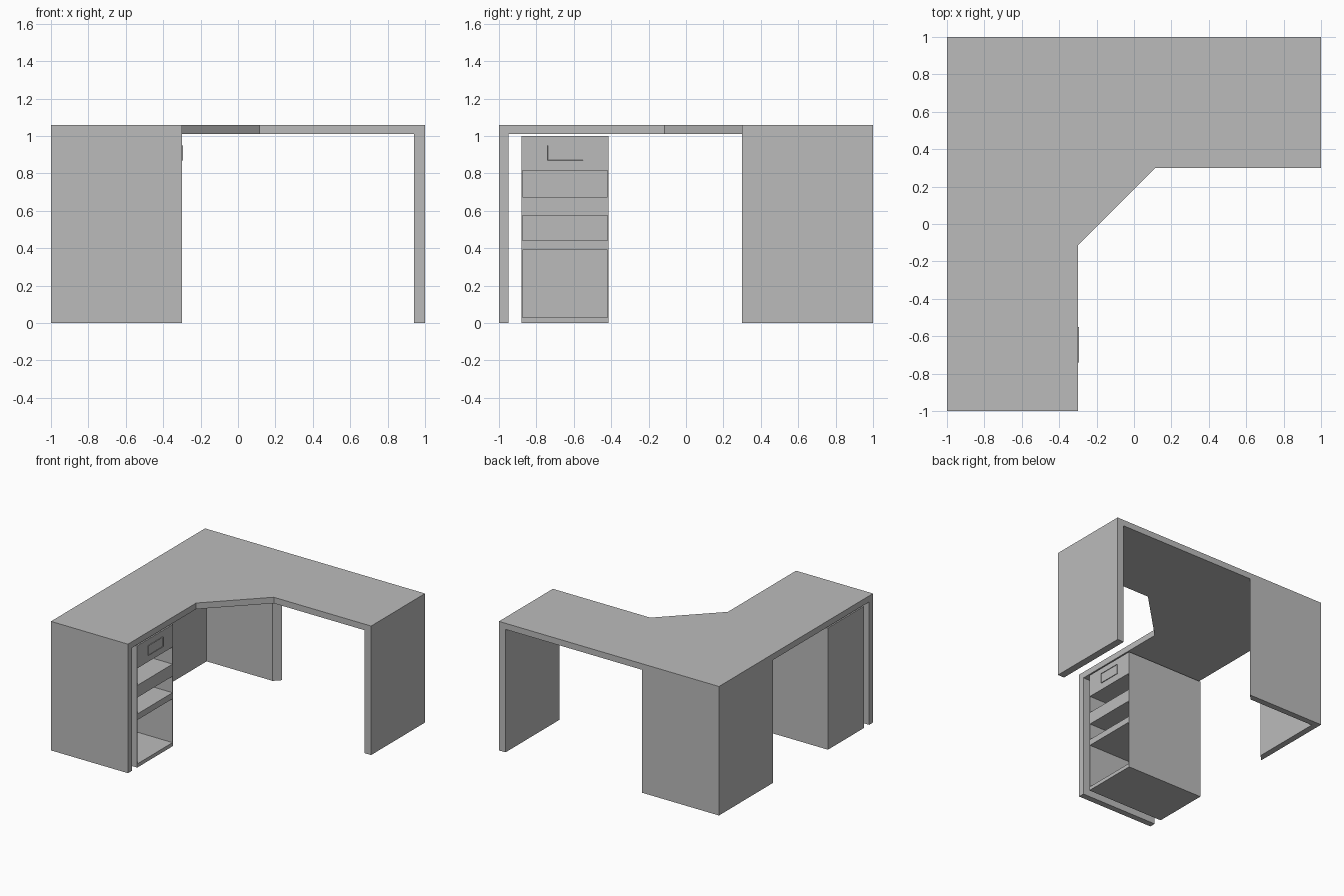
import bpy
import bmesh

cube = bpy.data.objects.get("Cube")
if cube:
    bpy.data.objects.remove(cube, do_unlink=True)

# Single flat grey
grey = bpy.data.materials.new("plain grey")
grey.use_nodes = True
colour = (0.5, 0.5, 0.5, 1)
grey.diffuse_color = colour
grey.node_tree.nodes["Principled BSDF"].inputs["Base Color"].default_value = colour


def add_object(name, bm):
    bmesh.ops.recalc_face_normals(bm, faces=bm.faces[:])
    mesh = bpy.data.meshes.new(name)
    bm.to_mesh(mesh)
    bm.free()
    mesh.materials.append(grey)
    obj = bpy.data.objects.new(name, mesh)
    bpy.context.collection.objects.link(obj)
    return obj


def slab(name, outline, bottom, top):
    """Extrude a flat outline upwards."""
    bm = bmesh.new()
    face = bm.faces.new([bm.verts.new((x, y, bottom)) for x, y in outline])
    grown = bmesh.ops.extrude_face_region(bm, geom=[face])
    verts = [v for v in grown["geom"] if isinstance(v, bmesh.types.BMVert)]
    bmesh.ops.translate(bm, verts=verts, vec=(0, 0, top - bottom))
    return add_object(name, bm)


def box(name, x, y, z):
    outline = [(x[0], y[0]), (x[1], y[0]), (x[1], y[1]), (x[0], y[1])]
    return slab(name, outline, z[0], z[1])


HEIGHT, UNDER, EDGE = 1.06, 1.01, -0.3

# L-shaped worktop with a diagonal inner corner
slab("worktop", [(-1, -1), (EDGE, -1), (EDGE, -0.115), (0.115, 0.3),
                 (1, 0.3), (1, 1), (-1, 1)], UNDER, HEIGHT)

# End panels
box("front_end_panel", (-1, EDGE), (-1, -0.95), (0, UNDER))
box("side_end_panel", (0.94, 1), (0.3, 1), (0, UNDER))

# Folded corner support with mitred ends
T = 0.05
slab("corner_support", [(-1, 0.3), (-1 + T, 0.3 + T), (-1 + T, 1 - T),
                        (EDGE - T, 1 - T), (EDGE, 1), (-1, 1)], 0, UNDER)

# Pedestal shell: thin sides and back
Y0, Y1, TOP, WALL = -0.88, -0.415, 1.0, 0.006
box("pedestal_near_side", (-1, EDGE), (Y0, Y0 + WALL), (0, TOP))
box("pedestal_far_side", (-1, EDGE), (Y1 - WALL, Y1), (0, TOP))
box("pedestal_back", (-1, -1 + WALL), (Y0 + WALL, Y1 - WALL), (0, TOP))

# Solid levels between the three open compartments
levels = {"pedestal_floor": (0, 0.03), "lower_shelf": (0.39, 0.44),
          "upper_shelf": (0.575, 0.675), "top_drawer": (0.815, TOP)}
for name, span in levels.items():
    box(name, (-1 + WALL, EDGE), (Y0 + WALL, Y1 - WALL), span)

# Shallow framed pull on the drawer front
bm = bmesh.new()
x = EDGE + 0.006
rim = bm.faces.new([bm.verts.new((x, y, z)) for y, z in
                    ((-0.74, 0.87), (-0.55, 0.87), (-0.55, 0.95), (-0.74, 0.95))])
outer = rim.edges[:]
bmesh.ops.inset_individual(bm, faces=[rim], thickness=0.018)
bmesh.ops.inset_individual(bm, faces=[rim], thickness=0.002, depth=-0.004)
skirt = bmesh.ops.extrude_edge_only(bm, edges=[e for e in bm.edges if e.is_boundary])
for v in skirt["geom"]:
    if isinstance(v, bmesh.types.BMVert):
        v.co.x = EDGE
add_object("drawer_pull", bm)
